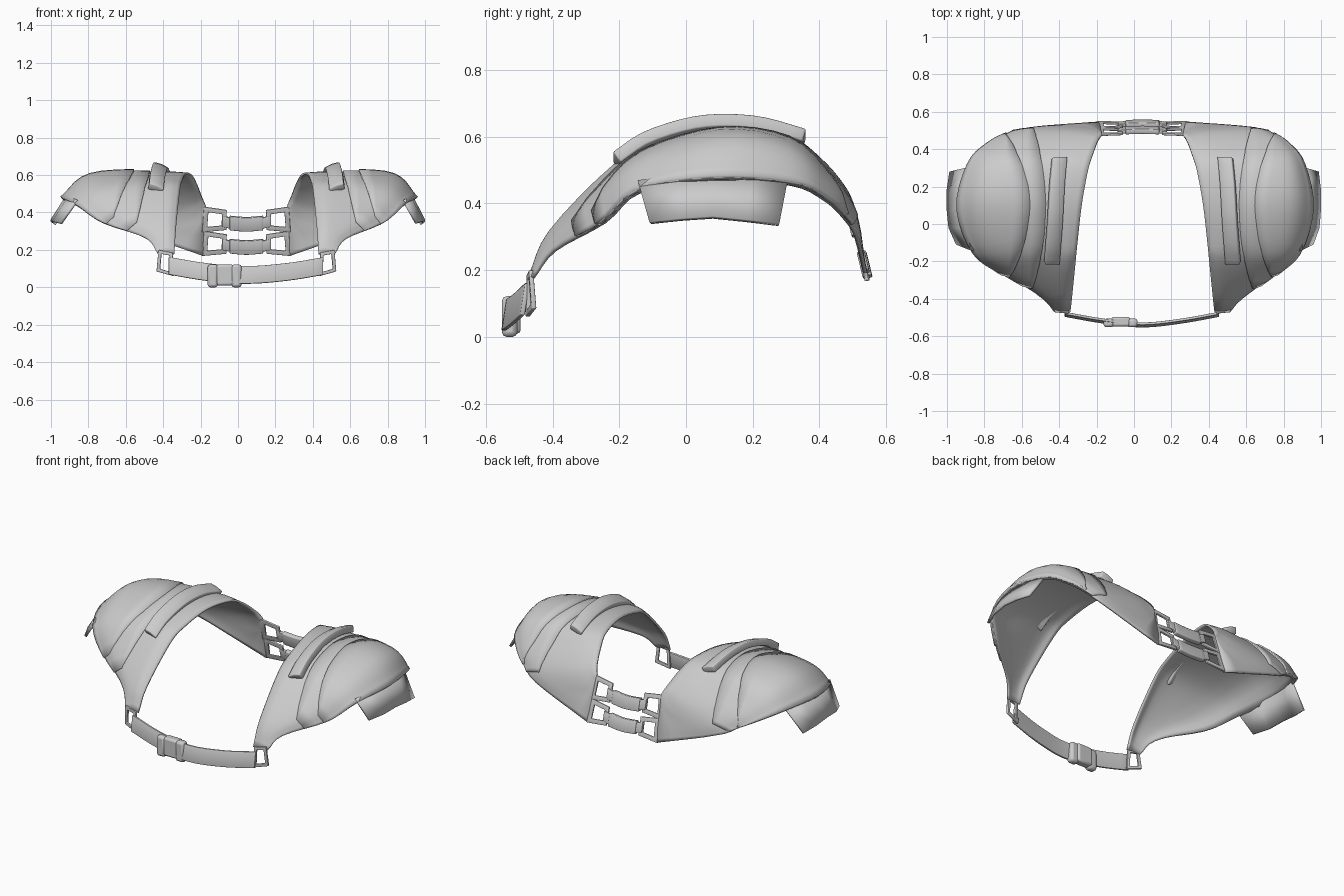
import bpy, bmesh, math
from mathutils import Vector

if "Cube" in bpy.data.objects:
    bpy.data.objects.remove(bpy.data.objects["Cube"])

grey = bpy.data.materials.new("plain grey")
grey.use_nodes = True
GREY = (0.6, 0.6, 0.6, 1)
grey.diffuse_color = GREY
grey.node_tree.nodes["Principled BSDF"].inputs["Base Color"].default_value = GREY


def place(p, side):
    """Left-hand coordinates to either side; the right cap is a little wider."""
    x, y, z = p
    if side < 0:
        x = 0.09 - x - max(0, x - 0.645) * 0.26
    return Vector((x, y, z))


def spline(pts, t):
    """Smooth curve through the points, t counted in points."""
    n = len(pts) - 1
    i = max(0, min(int(t), n - 1))
    f = t - i
    b, c = pts[i], pts[i + 1]
    a = pts[i - 1] if i > 0 else b * 2 - c
    d = pts[i + 2] if i + 2 <= n else c * 2 - b
    return (b * 2 + (c - a) * f + (a * 2 - b * 5 + c * 4 - d) * f * f
            + (b * 3 - a - c * 3 + d) * f ** 3) / 2


def finish(name, bm, thick=0, offset=-1.0, lift=0, bevel=0):
    """Turn a bmesh into a shaded object with optional thickness and soft edges."""
    bm.normal_update()
    if lift:
        for v, n in [(v, v.normal.copy()) for v in bm.verts]:
            v.co += n * lift
    me = bpy.data.meshes.new(name)
    bm.to_mesh(me)
    bm.free()
    me.materials.append(grey)
    ob = bpy.data.objects.new(name, me)
    bpy.context.collection.objects.link(ob)
    if thick:
        m = ob.modifiers.new("thickness", "SOLIDIFY")
        m.thickness, m.offset = thick, offset
    if bevel:
        m = ob.modifiers.new("soft edges", "BEVEL")
        m.width, m.segments = bevel, 2
    bpy.ops.object.select_all(action="DESELECT")
    ob.select_set(True)
    bpy.context.view_layer.objects.active = ob
    bpy.ops.object.shade_smooth_by_angle(angle=math.radians(40))


def sheet(name, grid, flip=False, **kw):
    """Skin a grid of points."""
    bm = bmesh.new()
    rows = [[bm.verts.new(p) for p in r] for r in grid]
    for r, q in zip(rows, rows[1:]):
        for j in range(len(r) - 1):
            f = [r[j], r[j + 1], q[j + 1], q[j]]
            bm.faces.new(f[::-1] if flip else f)
    finish(name, bm, **kw)


def ribbon(name, path, across, steps=12, crown=0.0, **kw):
    """Strap along a path, with its middle line raised by crown."""
    path = [Vector(p) for p in path]
    n, w = len(path) - 1, Vector(across) / 2
    grid = []
    for i in range(steps + 1):
        c = spline(path, n * i / steps)
        grid.append([c - w, c + Vector((0, 0, crown)), c + w])
    sheet(name, grid, **kw)


def frame(name, corners, bar, thick):
    """Flat four-sided ring."""
    bm = bmesh.new()
    c = [Vector(p) for p in corners]
    inner = []
    for i in range(4):
        a = (c[i - 1] - c[i]).normalized() * bar
        b = (c[(i + 1) % 4] - c[i]).normalized() * bar
        inner.append(bm.verts.new(c[i] + a + b))
    outer = [bm.verts.new(p) for p in c]
    for i in range(4):
        j = (i + 1) % 4
        bm.faces.new([outer[i], outer[j], inner[j], inner[i]])
    finish(name, bm, thick=thick, offset=0, bevel=0.003)


def box(name, loc, size, bevel):
    bm = bmesh.new()
    bmesh.ops.create_cube(bm, size=1)
    for v in bm.verts:
        v.co = Vector([v.co[i] * size[i] + loc[i] for i in range(3)])
    finish(name, bm, bevel=bevel)


# Shoulder cross-sections from front to back: neck edge, ridge, cap, arm edge
SECTIONS = [
    ((.43, -.47, .18), (.46, -.472, .185), (.49, -.47, .185), (.52, -.465, .18)),
    ((.422, -.40, .31), (.47, -.41, .32), (.54, -.41, .29), (.58, -.40, .26)),
    ((.402, -.20, .51), (.48, -.22, .515), (.70, -.26, .42), (.78, -.25, .345)),
    ((.39, -.08, .57), (.49, -.09, .58), (.78, -.13, .53), (.89, -.14, .44)),
    ((.368, .11, .612), (.50, .11, .618), (.82, .11, .60), (.952, .09, .475)),
    ((.335, .29, .60), (.47, .31, .60), (.80, .31, .57), (.905, .32, .46)),
    ((.308, .38, .55), (.44, .41, .53), (.74, .42, .48), (.83, .42, .415)),
    ((.285, .445, .49), (.40, .485, .44), (.66, .49, .40), (.75, .475, .365)),
    ((.272, .47, .46), (.35, .51, .37), (.56, .522, .33), (.645, .518, .30)),
    ((.262, .483, .435), (.267, .505, .35), (.272, .53, .26), (.278, .548, .17)),
]
LINES = [[Vector(p) for p in line] for line in zip(*SECTIONS)]


def shoulder(name, side, u0, u1, nu, nv, edge_x=0, curve=0, **kw):
    """Layer of the shoulder from station u0 to u1, beginning at a curved edge."""
    grid = []
    for i in range(nu + 1):
        u = u0 + (u1 - u0) * i / nu
        section = [spline(line, u) for line in LINES]
        target = edge_x + curve * (section[1].y - .1) ** 2
        v0 = 0
        while v0 < 2.9 and spline(section, v0).x < target:
            v0 += .01
        grid.append([place(spline(section, v0 + (3 - v0) * j / nv), side)
                     for j in range(nv + 1)])
    sheet(name, grid, flip=side < 0, **kw)


def back_y(z):
    """Lean of the back fittings."""
    return .474 + (.435 - z) * .27


for side, label in ((1, "left"), (-1, "right")):
    # Layered shoulder armour
    shoulder(label + "_shoulder_shell", side, 0, 9, 36, 12, thick=.012)
    shoulder(label + "_shoulder_band", side, 1.5, 7.5, 24, 8,
             edge_x=.56, curve=.4, thick=.012, lift=.007)
    shoulder(label + "_shoulder_cap", side, 1.9, 7, 20, 8,
             edge_x=.645, curve=.75, thick=.02, lift=.014)

    # Arm flap hanging under the cap
    top = [(.89, -.145, .47), (.925, -.02, .485), (.935, .09, .49), (.93, .20, .485), (.905, .305, .47)]
    low = [(.96, -.11, .345), (.992, -.02, .355), (1.0, .08, .362), (1.0, .18, .352), (.988, .28, .34)]
    sheet(label + "_arm_flap", [[place(a, side), place(b, side)] for a, b in zip(top, low)],
          flip=side < 0, thick=.014)

    # Raised padded strip over the shoulder, leaning towards the neck
    path = [(.525, -.22, .54), (.518, -.13, .60), (.508, 0, .643), (.502, .11, .655),
            (.495, .23, .646), (.483, .36, .61)]
    ribbon(label + "_shoulder_strip", [place(p, side) for p in path], (.078, 0, .03 * side), 16,
           crown=.005, thick=.04, bevel=.006)

    # Front strap ring
    frame(label + "_front_ring", [place(p, side) for p in
          ((.435, -.475, .06), (.525, -.455, .085), (.515, -.465, .20), (.44, -.472, .185))], .018, .014)

    # Pair of back rings
    for part, lo, hi in (("lower", .168, .295), ("upper", .295, .425)):
        pts = ((.152, lo + .012), (.282, lo), (.272, hi + .006), (.15, hi - .012))
        frame(label + "_" + part + "_back_ring",
              [place((x, back_y(z), z), side) for x, z in pts], .026, .012)

# Two webbing straps joining the shoulders at the back, with wider sleeves
for part, z in (("upper", .347), ("lower", .223)):
    y = back_y(z)
    ribbon(part + "_back_strap", [(-.085, y, z + .008), (-.03, y + .004, z - .005),
           (.045, y + .006, z - .01), (.12, y + .004, z - .005), (.175, y, z + .008)],
           (0, -.014, .058), thick=.02, offset=0, bevel=.003)
    ribbon(part + "_back_sleeve", [(-.045, y + .003, z - .003), (.045, y + .006, z - .01),
           (.135, y + .003, z - .003)], (0, -.018, .074), 8, thick=.028, offset=0, bevel=.004)

# Front strap with its clasp
ribbon("front_strap", [(-.37, -.483, .115), (-.17, -.518, .082), (.045, -.54, .066),
       (.26, -.518, .082), (.455, -.483, .113)], (0, .014, .094), 16, thick=.014, offset=0, bevel=.003)
box("clasp_body", (-.07, -.522, .065), (.10, .052, .112), .012)
for name, x in (("clasp_left_end", -.008), ("clasp_right_end", -.135)):
    box(name, (x, -.529, .061), (.055, .046, .122), .014)
